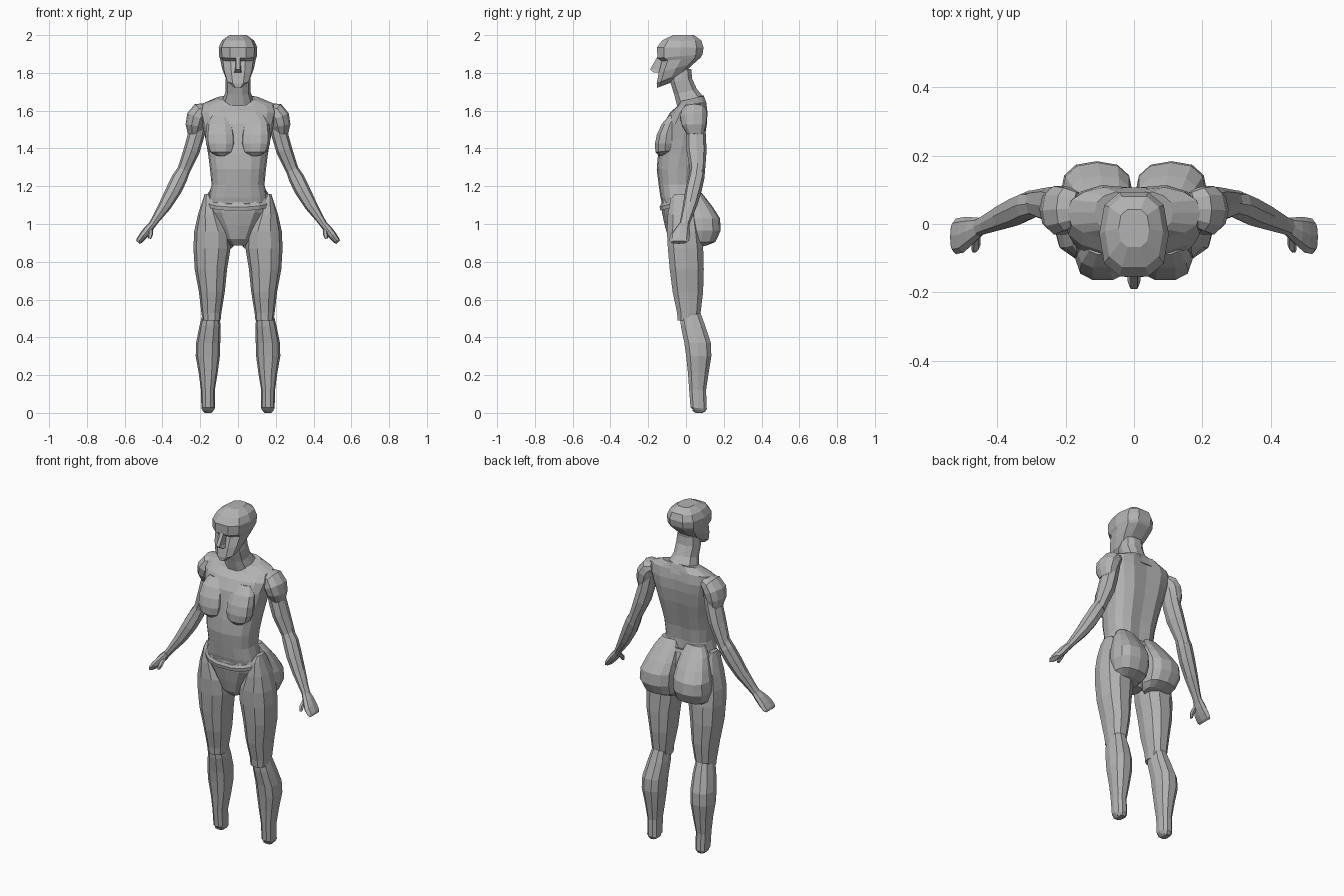
import bpy, bmesh, math
from mathutils import Vector

grey = bpy.data.materials.new("clay grey")
grey.diffuse_color = (0.45, 0.45, 0.45, 1)


def finish(name, bm, mirror):
    bmesh.ops.recalc_face_normals(bm, faces=bm.faces)
    me = bpy.data.meshes.new(name)
    bm.to_mesh(me)
    bm.free()
    me.materials.append(grey)
    ob = bpy.data.objects.new(name, me)
    bpy.context.collection.objects.link(ob)
    if mirror:
        ob.modifiers.new("mirror", 'MIRROR')
    return ob


def skin(name, loops, mirror):
    """Join equal-length loops of points into a capped flat-faced solid."""
    bm = bmesh.new()
    rows = [[bm.verts.new(p) for p in loop] for loop in loops]
    n = len(rows[0])
    for a, b in zip(rows, rows[1:]):
        for i in range(n):
            j = (i + 1) % n
            bm.faces.new((a[i], a[j], b[j], b[i]))
    bm.faces.new(rows[0])
    bm.faces.new(rows[-1])
    return finish(name, bm, mirror)


def curve(t, power):
    c, s = math.cos(t), math.sin(t)
    return (math.copysign(abs(c) ** power, c), math.copysign(abs(s) ** power, s))


def stack(name, rings, n=12, mirror=False, power=0.85, groove=0.0):
    """Rings: z, x0, x1, y0, y1, tilt (z rise from front to back)."""
    loops = []
    for z, x0, x1, y0, y1, tilt in rings:
        loop = []
        for i in range(n):
            c, s = curve(2 * math.pi * i / n, power)
            y = (y0 + y1) / 2 + s * (y1 - y0) / 2
            if groove and i == n // 4:
                y -= groove
            loop.append(((x0 + x1) / 2 + c * (x1 - x0) / 2, y, z + tilt * s / 2))
        loops.append(loop)
    return skin(name, loops, mirror)


def limb(name, rings, n=8, power=0.9):
    """Rings along a sloping path: x, y, z, half width, half depth."""
    pts = [Vector(r[:3]) for r in rings]
    loops = []
    for k, (x, y, z, w, d) in enumerate(rings):
        t = pts[min(k + 1, len(pts) - 1)] - pts[max(k - 1, 0)]
        u = Vector((-t.z, 0, t.x)).normalized()
        loops.append([pts[k] + u * w * c + Vector((0, d * s, 0))
                      for c, s in (curve(2 * math.pi * i / n, power) for i in range(n))])
    return skin(name, loops, True)


def sym(rows):
    return [(z, -w, w, y0, y1, t) for z, w, y0, y1, t in rows]


# torso with a shallow groove along the spine
stack("torso", sym([
    (1.06, .165, -.115, .07, 0), (1.14, .155, -.135, .06, 0), (1.21, .14, -.145, .055, 0),
    (1.29, .148, -.155, .065, 0), (1.37, .158, -.148, .085, 0), (1.45, .172, -.135, .105, 0),
    (1.53, .19, -.12, .118, 0), (1.59, .205, -.085, .12, 0), (1.635, .195, -.045, .112, .02),
    (1.665, .115, -.03, .098, .03)]), n=16, power=.8, groove=.014)

# neck leaning forward
stack("neck", sym([
    (1.60, .10, -.07, .11, .05), (1.65, .085, -.05, .095, .05), (1.70, .066, -.065, .06, .03),
    (1.76, .066, -.085, .035, .02), (1.82, .06, -.09, .03, 0)]), n=10)

# head: chin, jaw, eye line, brow and crown
stack("head", sym([
    (1.735, .028, -.155, -.075, .03), (1.775, .066, -.158, .0, .065),
    (1.825, .085, -.148, .045, .05), (1.872, .094, -.132, .082, .02),
    (1.888, .10, -.156, .092, .02), (1.935, .102, -.158, .098, .0),
    (1.972, .085, -.13, .085, .0), (2.0, .045, -.07, .045, 0)]), n=10, power=.75)

# nose wedge
skin("nose", [
    [(-.022, -.13, 1.80), (.022, -.13, 1.80), (.018, -.172, 1.803), (-.018, -.172, 1.803)],
    [(-.016, -.13, 1.82), (.016, -.13, 1.82), (.010, -.19, 1.818), (-.010, -.19, 1.818)],
    [(-.012, -.12, 1.885), (.012, -.12, 1.885), (.010, -.152, 1.885), (-.010, -.152, 1.885)]], False)

# breasts: drooping rounded forms, flat underneath
stack("breast", [
    (1.365, .05, .12, -.145, -.08, .01), (1.385, .025, .155, -.164, -.06, .01),
    (1.425, .012, .17, -.167, -.05, 0), (1.475, .015, .172, -.156, -.05, 0),
    (1.53, .025, .165, -.13, -.04, 0), (1.575, .04, .14, -.09, -.03, 0)], n=10, mirror=True)

# pelvis tapering to the crotch
stack("pelvis", sym([
    (.885, .035, -.06, .05, 0), (.92, .07, -.092, .06, 0), (.99, .11, -.112, .08, 0),
    (1.06, .155, -.127, .09, 0), (1.11, .172, -.132, .08, .01), (1.145, .165, -.125, .07, .02)]), n=12)

# waistband ridge, dipping at the front
stack("hip_ridge", sym([
    (1.10, .168, -.138, .075, .06), (1.12, .168, -.142, .075, .06),
    (1.135, .158, -.135, .07, .06)]), n=14)

# buttocks
stack("buttock", [
    (.875, .03, .16, .02, .105, .02), (.905, .008, .195, .0, .155, 0),
    (.965, .003, .216, -.01, .184, 0), (1.03, .003, .212, -.01, .18, 0),
    (1.09, .004, .192, -.01, .142, 0), (1.15, .01, .168, -.01, .095, 0),
    (1.20, .03, .135, -.01, .055, 0)], n=12, mirror=True, power=.8)

# thighs, ending in a lip over the knee
stack("thigh", [
    (.49, .092, .188, -.046, .062, 0), (.53, .088, .194, -.05, .08, 0),
    (.64, .070, .207, -.074, .094, 0), (.76, .058, .229, -.09, .098, 0),
    (.87, .040, .236, -.10, .095, 0), (.96, .045, .232, -.105, .085, 0),
    (1.05, .09, .212, -.10, .07, 0), (1.13, .13, .186, -.085, .035, 0),
    (1.16, .15, .176, -.06, .01, 0)], n=10, mirror=True)

# lower legs ending at the ankle
stack("lower_leg", [
    (.008, .132, .184, .04, .10, -.01), (.025, .122, .194, .022, .112, -.01),
    (.12, .123, .196, .015, .108, 0), (.21, .108, .208, .008, .122, 0),
    (.30, .096, .224, -.002, .137, 0), (.37, .094, .222, -.012, .135, 0),
    (.46, .092, .204, -.03, .105, 0), (.54, .10, .184, -.036, .075, 0)], n=10, mirror=True)

# rounded base of the ankle
stack("ankle_base", [(0, .142, .176, .05, .09, 0), (.012, .128, .188, .03, .105, 0)],
      n=10, mirror=True)

# shoulder caps
limb("shoulder", [
    (.165, .045, 1.61, .03, .05), (.195, .043, 1.598, .05, .066), (.217, .04, 1.565, .056, .074),
    (.228, .042, 1.52, .050, .066), (.232, .05, 1.475, .034, .045)], n=10)

# upper arms
limb("upper_arm", [
    (.20, .05, 1.57, .04, .05), (.222, .053, 1.47, .044, .052), (.245, .056, 1.39, .043, .053),
    (.277, .06, 1.31, .036, .043), (.302, .062, 1.25, .032, .036)])

# forearms
limb("forearm", [
    (.275, .06, 1.31, .030, .034), (.308, .055, 1.245, .041, .043), (.340, .04, 1.18, .041, .044),
    (.385, .022, 1.10, .034, .038), (.435, .0, 1.025, .022, .029), (.462, -.012, .985, .019, .026)])

# flattened hands, wider across than thick
limb("hand", [
    (.452, -.010, 1.0, .018, .028), (.478, -.022, .968, .023, .042), (.50, -.032, .94, .022, .052),
    (.522, -.036, .912, .018, .052), (.53, -.038, .903, .012, .042)])

# thumbs pointing inward and forward
limb("thumb", [(.462, -.03, .975, .012, .016), (.463, -.062, .945, .013, .016),
               (.468, -.076, .922, .008, .009)], n=6)
